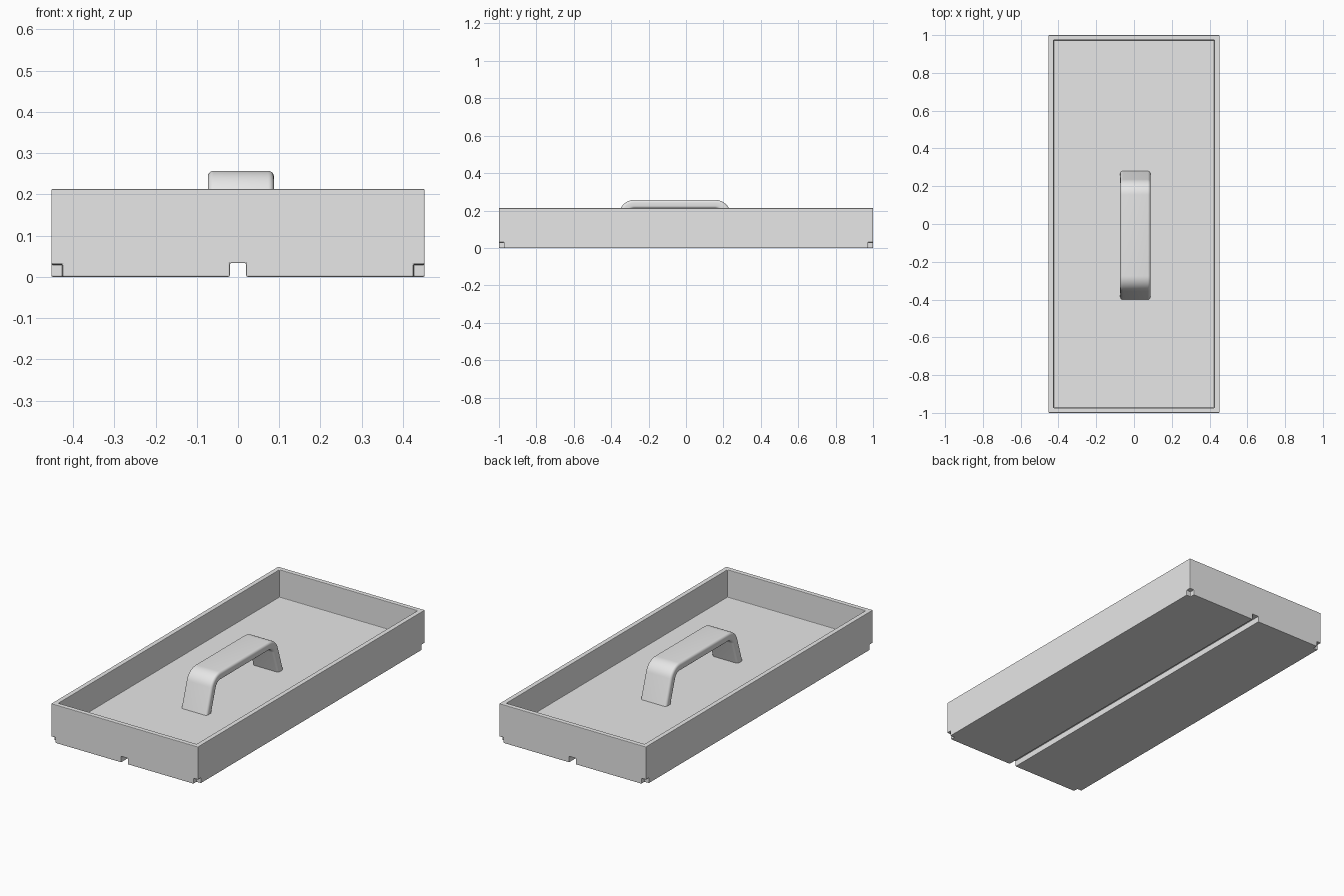
import bpy, bmesh, math
from mathutils import Vector

if "Cube" in bpy.data.objects:
    bpy.data.objects.remove(bpy.data.objects["Cube"], do_unlink=True)

W, L, H = 0.905, 2.0, 0.213      # tray outside
WALL, FLOOR = 0.027, 0.06

grey = bpy.data.materials.new("plain grey")
grey.use_nodes = True
grey.diffuse_color = (0.8, 0.8, 0.8, 1)
grey.node_tree.nodes["Principled BSDF"].inputs["Base Color"].default_value = (0.8, 0.8, 0.8, 1)


def add_object(name, bm):
    bmesh.ops.recalc_face_normals(bm, faces=bm.faces)
    mesh = bpy.data.meshes.new(name)
    bm.to_mesh(mesh)
    bm.free()
    obj = bpy.data.objects.new(name, mesh)
    obj.data.materials.append(grey)
    bpy.context.collection.objects.link(obj)
    return obj


def box(name, low, high):
    bm = bmesh.new()
    bmesh.ops.create_cube(bm, size=1)
    for v in bm.verts:
        v.co = Vector([lo + (c + 0.5) * (hi - lo) for c, lo, hi in zip(v.co, low, high)])
    return add_object(name, bm)


def select_only(obj):
    bpy.ops.object.select_all(action='DESELECT')
    obj.select_set(True)
    bpy.context.view_layer.objects.active = obj


# Tray: solid block with the inside, bottom groove and corner notches cut away
tray = box("tray", (-W / 2, -L / 2, 0), (W / 2, L / 2, H))
ix, iy = W / 2 - WALL, L / 2 - WALL
cutters = [box("inside_cutter", (-ix, -iy, FLOOR), (ix, iy, 1)),
           box("groove_cutter", (-0.02, -2, -1), (0.02, 2, 0.033))]
for sx in (-1, 1):
    for sy in (-1, 1):
        xs, ys = sorted((sx * ix, sx)), sorted((sy * iy, sy * 2))
        cutters.append(box("notch_cutter", (xs[0], ys[0], -1), (xs[1], ys[1], 0.03)))
select_only(tray)
for cutter in cutters:
    cutter.hide_render = True
    mod = tray.modifiers.new("cut", 'BOOLEAN')
    mod.operation, mod.solver, mod.object = 'DIFFERENCE', 'EXACT', cutter
    bpy.ops.object.modifier_apply(modifier=mod.name)
    bpy.data.objects.remove(cutter, do_unlink=True)

# Slightly softened tray edges
bevel = tray.modifiers.new("soft edges", 'BEVEL')
bevel.width, bevel.segments, bevel.limit_method = 0.003, 2, 'ANGLE'
select_only(tray)
bpy.ops.object.modifier_apply(modifier=bevel.name)

# Handle: rounded strap swept along an arch with leaning legs
MID_X, MID_Y, HALF = 0.007, -0.06, 0.34
TOP, THICK, WIDE, ROUND, BEND = 0.257, 0.046, 0.16, 0.014, 0.085
lean = math.atan(0.32)
rise = TOP - FLOOR
foot_in = Vector((0, THICK / math.cos(lean), 0))
corner_y = -HALF + rise * math.tan(lean)
bend_y = corner_y + BEND * math.tan((math.pi / 2 - lean) / 2)

# Half of the arch: outer point and the vector across the strap
path = [(Vector((0, -HALF, FLOOR)), foot_in)]
STEPS = 12
for i in range(STEPS + 1):
    a = lean + (math.pi / 2 - lean) * i / STEPS
    out = Vector((0, -math.cos(a), math.sin(a)))
    path.append((Vector((0, bend_y, TOP - BEND)) + out * BEND, -out * THICK))
flip = lambda v: Vector((v.x, -v.y, v.z))
path += [(flip(p), flip(d)) for p, d in reversed(path)]

# Rounded strap section: sideways offset and depth from 0 (outer) to 1 (inner)
section = []
for k, (cx, cd) in enumerate(((1, 1), (-1, 1), (-1, 0), (1, 0))):
    for j in range(6):
        a = math.pi / 2 * (k + j / 5)
        section.append((cx * (WIDE / 2 - ROUND) + ROUND * math.cos(a),
                        (ROUND + cd * (THICK - 2 * ROUND) + ROUND * math.sin(a)) / THICK))

bm = bmesh.new()
rings = []
for p, d in path:
    rings.append([bm.verts.new(Vector((MID_X + sx, MID_Y, 0)) + p + d * dep) for sx, dep in section])
n = len(section)
for a, b in zip(rings, rings[1:]):
    for i in range(n):
        bm.faces.new((a[i], a[(i + 1) % n], b[(i + 1) % n], b[i]))
bm.faces.new(rings[0])
bm.faces.new(rings[-1])
handle = add_object("handle", bm)
select_only(handle)
bpy.ops.object.shade_smooth_by_angle(angle=math.radians(35))
